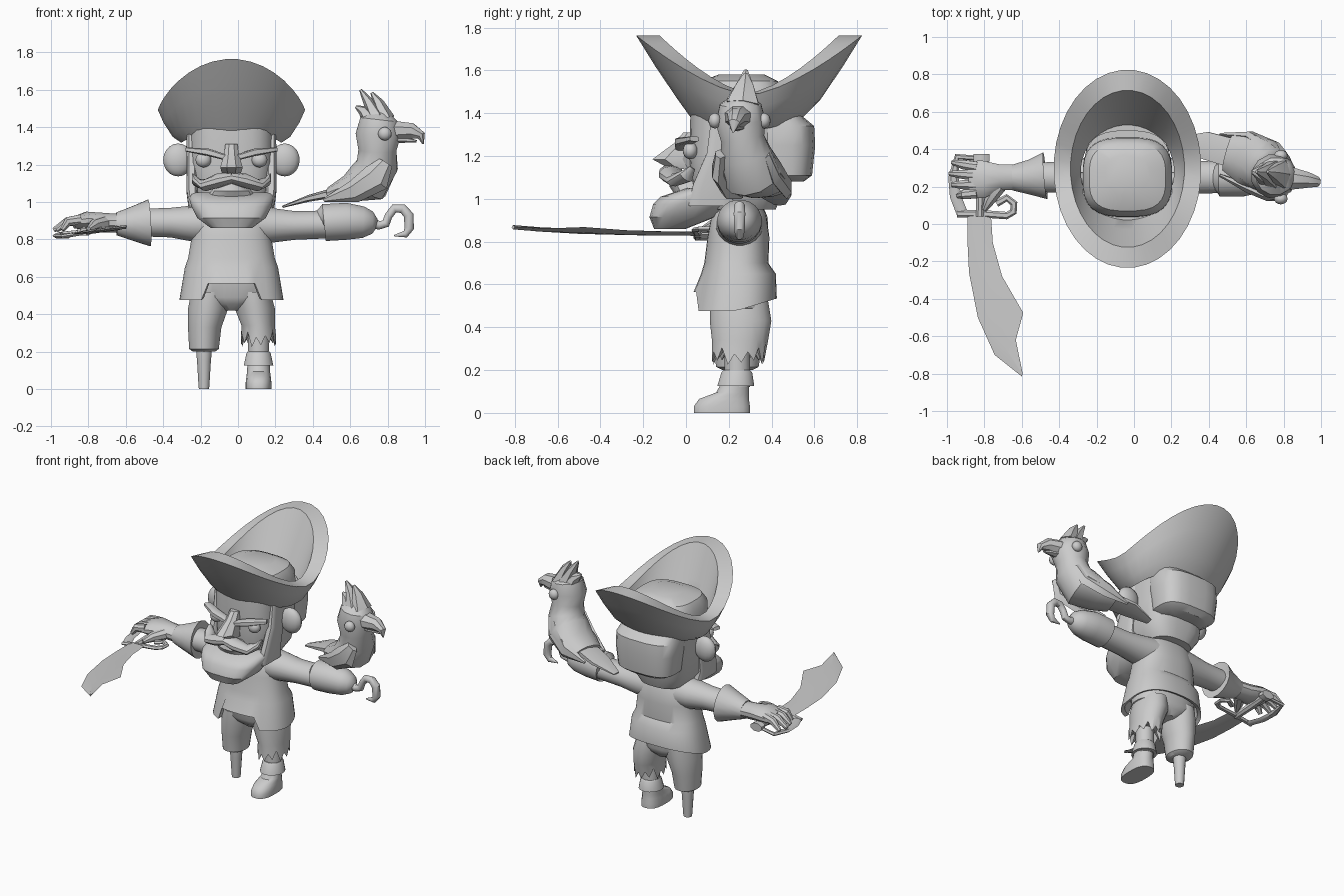
import bpy, bmesh, math
from mathutils import Vector as V

CX = -0.035          # centre line of the figure
grey = bpy.data.materials.new("plain grey")
grey.diffuse_color = (0.6, 0.6, 0.6, 1)


def finish(name, bm):
    bmesh.ops.recalc_face_normals(bm, faces=bm.faces)
    me = bpy.data.meshes.new(name)
    bm.to_mesh(me)
    bm.free()
    me.materials.append(grey)
    ob = bpy.data.objects.new(name, me)
    bpy.context.collection.objects.link(ob)
    return ob


def loft(name, rings, closed=False):
    bm = bmesh.new()
    vs = [[bm.verts.new(p) for p in r] for r in rings]
    n = len(vs[0])
    pairs = list(zip(vs, vs[1:])) + ([(vs[-1], vs[0])] if closed else [])
    for a, b in pairs:
        for i in range(n):
            bm.faces.new((a[i], a[(i + 1) % n], b[(i + 1) % n], b[i]))
    if not closed:
        bm.faces.new(vs[0])
        bm.faces.new(vs[-1])
    return finish(name, bm)


def oval(x, y0, y1, z, rx, n=24, p=2.0, lift=None):
    """Horizontal superellipse from y0 to y1; lift(c, s) changes the height."""
    out = []
    for i in range(n):
        a = 2 * math.pi * (i + 0.5) / n
        c, s = math.cos(a), math.sin(a)
        c, s = (math.copysign(abs(t) ** (2 / p), t) for t in (c, s))
        out.append(V((x + rx * c, (y0 + y1) / 2 + (y1 - y0) / 2 * s, z + (lift(c, s) if lift else 0))))
    return out


def tube(name, pts, sizes, n=10, ref=(0, 1, 0), p=2.0):
    """Tube along pts; sizes are (half width along ref, half height)."""
    pts, rings = [V(q) for q in pts], []
    for i, q in enumerate(pts):
        t = (pts[min(i + 1, len(pts) - 1)] - pts[max(i - 1, 0)]).normalized()
        side = V(ref) - t * V(ref).dot(t)
        side.normalize()
        up = t.cross(side)
        w, h = sizes[i] if isinstance(sizes[i], tuple) else (sizes[i], sizes[i])
        ring = []
        for k in range(n):
            a = 2 * math.pi * (k + 0.5) / n
            c, s = (math.copysign(abs(f(a)) ** (2 / p), f(a)) for f in (math.cos, math.sin))
            ring.append(q + side * w * c + up * h * s)
        rings.append(ring)
    return loft(name, rings)


def ball(name, c, r):
    bm = bmesh.new()
    bmesh.ops.create_uvsphere(bm, u_segments=16, v_segments=10, radius=1)
    for v in bm.verts:
        v.co = V([c[i] + v.co[i] * r[i] for i in range(3)])
    return finish(name, bm)


# shirt with a raised front opening and a lifted back hem
def hem(c, s):
    return 0.09 if s < 0 and abs(c) < 0.58 else 0.06 * max(s, 0)
loft("shirt", [oval(CX, .07, .39, .58, .24, 40, 2.4),
               oval(CX, .06, .40, .485, .255, 40, 2.4, hem),
               oval(CX, .035, .425, .475, .278, 40, 2.4, hem),
               oval(CX, .07, .42, .65, .25, 40, 2.4),
               oval(CX, .085, .385, .70, .232, 40, 2.4),
               oval(CX, .10, .39, .82, .212, 40, 2.4),
               oval(CX, .12, .375, .93, .20, 40, 2.4),
               oval(CX, .16, .34, .99, .14, 40)])

# trousers, left one whole and right one torn
loft("trouser_hips", [oval(CX, .17, .34, .42, .05), oval(CX, .13, .37, .455, .15, 24, 2.4),
                      oval(CX, .11, .385, .49, .225, 24, 2.4), oval(CX, .10, .385, .60, .225, 24, 2.4)])
loft("left_trouser_leg", [oval(-.15, .11, .385, .52, .10), oval(-.160, .11, .38, .43, .108),
                          oval(-.178, .125, .36, .33, .09), oval(-.182, .14, .34, .215, .08),
                          oval(-.182, .17, .31, .2, .06)])
tear = [0, .05, .01, .07, -.01, .04]
edge = oval(.11, .12, .365, .235, .095)
for i, q in enumerate(edge):
    q.z += tear[i % 6]
loft("torn_trouser_leg", [oval(.075, .11, .385, .52, .10), oval(.09, .11, .40, .43, .108),
                          oval(.108, .12, .385, .34, .09), edge,
                          oval(.11, .15, .335, .30, .07)])
loft("peg_leg", [oval(-.182, .24 - r, .24 + r, z, r, 14) for z, r in
                 ((0, .028), (.02, .03), (.15, .038), (.19, .042), (.22, .042))])
loft("shin", [oval(.11, .18, .30, z, .058, 14) for z in (.12, .34)])

# boot
loft("boot", [oval(.11, .035, .30, 0, .07, 20, 2.6), oval(.11, .035, .30, .03, .07, 20, 2.6),
              oval(.11, .06, .295, .065, .066, 20, 2.4), oval(.11, .14, .295, .095, .062, 20),
              oval(.11, .17, .295, .15, .06, 20)])
loft("boot_cuff", [oval(.11, .145, .32, .125, .08, 20), oval(.11, .165, .31, .19, .066, 20),
                   oval(.11, .175, .30, .20, .06, 20)])

# sleeves
tube("left_sleeve", [(-.1, .25, .89), (-.24, .25, .885), (-.36, .25, .89), (-.5, .25, .89)],
     [(.12, .11), (.105, .098), (.085, .08), (.08, .075)], 20)
tube("left_cuff", [(-.50, .255, .888), (-.475, .258, .888), (-.56, .25, .885), (-.65, .248, .883)],
     [.07, .127, .095, (.07, .062)], 16)
tube("right_sleeve", [(.02, .25, .88), (.17, .25, .875), (.3, .25, .875), (.48, .25, .88)],
     [(.12, .11), (.105, .095), (.09, .078), (.085, .075)], 20)
tube("right_cuff", [(.455, .25, .885), (.46, .25, .89), (.58, .25, .897), (.67, .25, .892), (.72, .25, .89), (.745, .25, .89)],
     [.07, (.105, .1), (.105, .1), .085, .06, .02], 20)

# hook
tube("hook", [(.70, .25, .895), (.755, .25, .875), (.79, .25, .885), (.805, .25, .925), (.835, .25, .965), (.88, .25, .965),
              (.912, .25, .93), (.916, .25, .86), (.895, .25, .828), (.835, .25, .82)],
     [.03, .024, .024, .022, .024, .026, .028, .026, .02, .004], 12)

# hand with fingers
tube("hand", [(-.62, .25, .885), (-.72, .25, .89), (-.81, .24, .9), (-.88, .235, .89)],
     [(.068, .052), (.072, .054), (.105, .05), (.10, .032)], 12)
for i, (y0, y1, x1) in enumerate(((.165, .15, -.94), (.21, .21, -.97), (.26, .27, -.985), (.305, .33, -.97))):
    tube(f"finger_{i}", [(-.84, y0, .905), (-.91, (y0 + y1) / 2, .895), (x1, y1, .85)], [.03, .027, .014], 8)
tube("thumb", [(-.72, .2, .885), (-.77, .13, .875), (-.80, .075, .855)], [.04, .032, .014], 8, (0, 0, 1))

# cutlass: blade from left and right edge points, then grip and guard
blade = []
for a, b in (((-.89, .05), (-.765, .05)), ((-.89, -.10), (-.755, -.10)), ((-.882, -.26), (-.705, -.28)),
             ((-.835, -.5), (-.592, -.475)), ((-.745, -.70), (-.632, -.62)), ((-.60, -.815), (-.595, -.80))):
    h = lambda q, d: V((q[0], q[1], .83 + (q[0] + .885) * .13 + d))
    m = [(a[0] + b[0]) / 2, (a[1] + b[1]) / 2]
    blade.append([h(a, 0), h(m, .01), h(b, 0), h(m, -.01)])
loft("cutlass_blade", blade)
tube("cutlass_grip", [(-.825, .04, .84), (-.82, .2, .845), (-.815, .34, .85)], [.022, .026, .022], 8, (0, 0, 1))
tube("cutlass_pommel", [(-.815, .325, .85), (-.815, .335, .85), (-.815, .375, .85)], [.02, (.03, .047), (.03, .047)], 8, (0, 0, 1))
tube("cutlass_guard", [(-.945, .055, .815), (-.82, .055, .835), (-.68, .045, .855), (-.645, .065, .86), (-.642, .11, .86),
                       (-.68, .14, .86), (-.735, .11, .855)], [(.012, .02)] * 7, 6, (0, 0, 1))
tube("cutlass_hand_guard", [(-.92, .06, .815), (-.955, .15, .815), (-.965, .25, .82), (-.945, .36, .83), (-.82, .35, .845)],
     [(.012, .03), (.012, .03), (.012, .028), (.012, .018), (.01, .014)], 6, (0, 0, 1))

# head, back hair and beard
loft("head", [oval(CX, .05, .42, .95, .16, 28, 2.8), oval(CX, .03, .45, 1.03, .215, 28, 3),
              oval(CX, .015, .48, 1.2, .228, 28, 3), oval(CX, .02, .50, 1.42, .235, 28, 3)])
loft("back_hair", [oval(CX, .36, .55, 1.08, .16, 20, 3), oval(CX, .32, .59, 1.11, .21, 20, 3),
                   oval(CX, .30, .605, 1.25, .225, 20, 3), oval(CX, .28, .60, 1.34, .225, 20, 3),
                   oval(CX, .28, .54, 1.39, .21, 20, 3)])
loft("beard", [oval(CX, -.15, .0, .86, .11, 20, 3), oval(CX, -.172, .14, .915, .185, 20, 3),
               oval(CX, -.155, .2, .975, .215, 20, 3), oval(CX, -.12, .22, 1.01, .225, 20, 3),
               oval(CX, .0, .23, 1.05, .23, 20, 3)])
loft("lips", [oval(CX, -.06, .1, 1.03, .13, 16), oval(CX, -.08, .1, 1.06, .11, 16), oval(CX, -.07, .1, 1.11, .05, 16)])
loft("nose", [oval(CX, -.015, .06, 1.31, .035, 8), oval(CX, -.06, .05, 1.26, .042, 8), oval(CX, -.165, .05, 1.185, .065, 8),
              oval(CX, -.08, .05, 1.14, .05, 8)])
for side, s in (("left", -1), ("right", 1)):
    X = lambda d: CX + s * d
    tube(f"{side}_sideburn", [(X(.20), .12, .97), (X(.21), .12, 1.05), (X(.213), .165, 1.2), (X(.213), .19, 1.40)],
         [(.11, .03), (.09, .03), (.07, .028), (.07, .026)], 12, p=4)
    tube(f"{side}_moustache", [(CX, -.07, 1.13), (X(.07), -.075, 1.115), (X(.14), -.05, 1.09), (X(.185), .0, 1.105), (X(.205), .03, 1.145)],
         [(.055, .03), (.055, .038), (.05, .032), (.04, .024), (.015, .006)], 10)
    tube(f"{side}_brow", [(X(.03), -.02, 1.238), (X(.12), -.02, 1.265), (X(.235), .04, 1.28)],
         [(.03, .016), (.035, .02), (.025, .012)], 8, p=4)
    ball(f"{side}_eye", (X(.15), .02, 1.225), (.042, .035, .04))
    ball(f"{side}_ear", (X(.285), .24, 1.225), (.08, .045, .088))

# hat: folded brim and inner crown
def curl(k):
    return lambda c, s: k * abs(s) ** 1.5
loft("hat_brim", [oval(CX, .025, .54, 1.315, .268, 36, 2, curl(.06)),
                  oval(CX, -.04, .63, 1.345, .315, 36, 2, curl(.12)),
                  oval(CX, -.145, .735, 1.42, .365, 36, 2, curl(.20)),
                  oval(CX, -.235, .825, 1.485, .395, 36, 2, curl(.28)),
                  oval(CX, -.125, .715, 1.495, .305, 36, 2, curl(.27)),
                  oval(CX, -.03, .60, 1.42, .285, 36, 2, curl(.12)),
                  oval(CX, .03, .53, 1.36, .25, 36, 2, curl(.04))], True)
loft("hat_crown", [oval(CX, .035, .465, 1.37, .24, 28, 3), oval(CX, .04, .46, 1.5, .238, 28, 3),
                   oval(CX, .07, .43, 1.55, .205, 28, 3), oval(CX, .15, .37, 1.58, .12, 28, 2.5)])

# parrot
tube("parrot_body", [(.50, .38, 1.045), (.60, .35, 1.075), (.70, .31, 1.115), (.745, .28, 1.20), (.745, .265, 1.28),
                     (.75, .255, 1.36), (.755, .255, 1.44), (.765, .255, 1.49)],
     [(.10, .04), (.14, .075), (.145, .125), (.125, .115), (.105, .105), (.12, .125), (.10, .105), (.03, .04)], 12)
tube("parrot_tail", [(.56, .37, 1.06), (.38, .42, 1.02), (.24, .44, .975)], [(.09, .03), (.085, .018), (.03, .006)], 6)
tube("parrot_beak", [(.82, .245, 1.38), (.93, .235, 1.38), (.98, .225, 1.355), (.99, .22, 1.31)], [(.07, .06), (.045, .045), (.028, .025), .004], 8)
tube("parrot_lower_beak", [(.85, .24, 1.34), (.955, .23, 1.325)], [(.04, .025), .006], 6)
for i, (a, b, c) in enumerate((((.74, 1.45), (.70, 1.53), (.655, 1.6)), ((.71, 1.43), (.67, 1.49), (.63, 1.51)),
                              ((.79, 1.44), (.75, 1.53), (.715, 1.585)))):
    tube(f"parrot_crest_{i}", [(a[0], .265, a[1]), (b[0], .275, b[1]), (c[0], .28, c[1])], [(.085, .05), (.045, .03), (.01, .008)], 6)
for side, s in (("left", -1), ("right", 1)):
    ball(f"parrot_{side}_eye", (.785, .25 + s * .115, 1.365), (.036, .03, .036))
    tube(f"parrot_{side}_wing", [(.79, .265 + s * .105, 1.21), (.74, .28 + s * .13, 1.13), (.62, .33 + s * .14, 1.055), (.46, .37 + s * .11, 1.01)],
         [(.025, .04), (.032, .08), (.028, .06), (.008, .01)], 6)

# smooth shading with crisp edges
for ob in bpy.data.objects:
    ob.select_set(True)
bpy.context.view_layer.objects.active = bpy.data.objects["shirt"]
bpy.ops.object.shade_smooth_by_angle(angle=math.radians(35))
